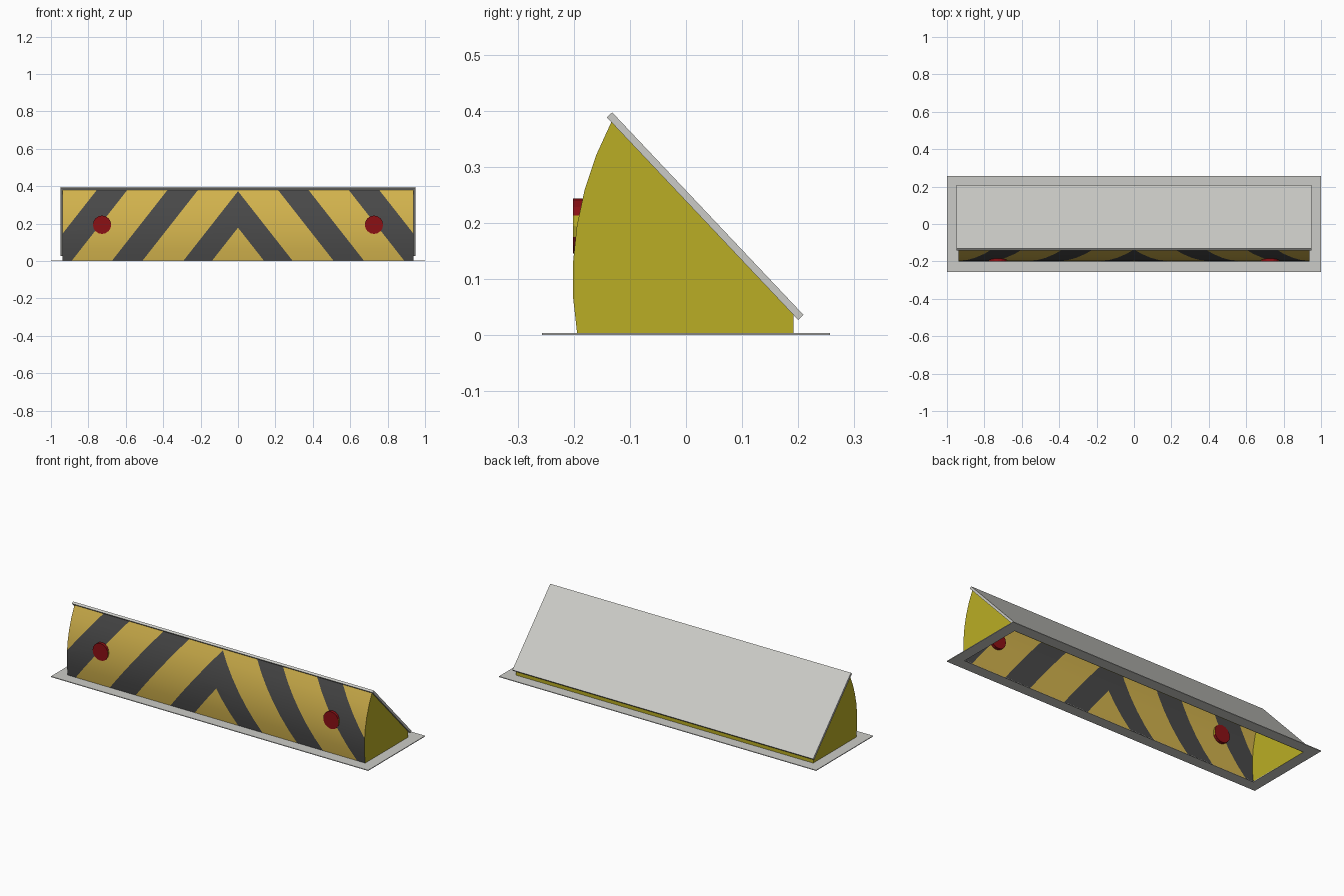
import bpy, bmesh, math
from mathutils import Vector, Matrix

if "Cube" in bpy.data.objects:
    bpy.data.objects.remove(bpy.data.objects["Cube"])


def material(name, rgb):
    m = bpy.data.materials.new(name)
    m.diffuse_color = (*rgb, 1)
    m.use_nodes = True
    m.node_tree.nodes["Principled BSDF"].inputs["Base Color"].default_value = m.diffuse_color
    return m


GREY = material("grey metal", (0.60, 0.60, 0.57))
YELLOW = material("yellow paint", (0.49, 0.42, 0.018))
GOLD = material("gold stripe", (0.64, 0.445, 0.073))
DARK = material("dark stripe", (0.065, 0.065, 0.065))
RED = material("red reflector", (0.26, 0.005, 0.007))

W = 0.938            # half width of the wedge body
BACK_Y, BACK_Z = 0.192, 0.036
# curved front profile: arc about (0.4, 0.1), given as (y, z)
R = 0.602
A0, A1 = math.asin(-0.1 / R), math.asin(0.28 / R)
STEPS = 6
ARC = [(0.4 - R * math.cos(a), 0.1 + R * math.sin(a))
       for a in (A0 + (A1 - A0) * i / STEPS for i in range(STEPS + 1))]


def finish(bm, name, mats):
    me = bpy.data.meshes.new(name)
    bm.to_mesh(me)
    bm.free()
    for m in mats:
        me.materials.append(m)
    ob = bpy.data.objects.new(name, me)
    bpy.context.collection.objects.link(ob)
    return ob


def mirror_x(ob):
    mod = ob.modifiers.new("mirror", 'MIRROR')
    mod.use_axis = (True, False, False)
    mod.merge_threshold = 0.0005


# floor frame: flat ring around the opening
bm = bmesh.new()
rings = []
for z in (0.0, 0.004):
    for hx, hy in ((1.0, 0.257), (W, 0.194)):
        rings.append([bm.verts.new((sx * hx, sy * hy, z))
                      for sx, sy in ((-1, -1), (1, -1), (1, 1), (-1, 1))])
bo, bi, to, ti = rings
for i in range(4):
    j = (i + 1) % 4
    for a, b in ((to, ti), (bi, bo), (bo, to), (ti, bi)):
        bm.faces.new((a[i], a[j], b[j], b[i]))
bmesh.ops.recalc_face_normals(bm, faces=bm.faces)
finish(bm, "floor_frame", [GREY])

# curved front panel: half sheet, cut along the stripe edges, then mirrored
bm = bmesh.new()
rows = [[bm.verts.new((x, y, z)) for x in (0, W)] for y, z in ARC]
for lo, hi in zip(rows, rows[1:]):
    bm.faces.new((lo[0], lo[1], hi[1], hi[0]))
SLOPE = 0.785
BANDS = ((0.14, 0.293), (0.512, 0.675), (0.89, 1.053))
for s in (v for band in BANDS for v in band):
    bmesh.ops.bisect_plane(bm, geom=bm.verts[:] + bm.edges[:] + bm.faces[:],
                           plane_co=(s, 0, 0), plane_no=(1, 0, SLOPE))
for f in bm.faces:
    c = f.calc_center_median()
    s = c.x + SLOPE * c.z
    f.material_index = int(any(a < s < b for a, b in BANDS))
    f.smooth = True
mirror_x(finish(bm, "front_panel", [GOLD, DARK]))

# side walls
bm = bmesh.new()
outline = ARC + [(BACK_Y, BACK_Z), (BACK_Y, 0)]
bm.faces.new([bm.verts.new((W, y, z)) for y, z in reversed(outline)])
mirror_x(finish(bm, "side_wall", [YELLOW]))

# low back wall below the hinge edge of the lid
bm = bmesh.new()
bm.faces.new([bm.verts.new((x, BACK_Y, z))
              for x, z in ((W, 0), (-W, 0), (-W, BACK_Z), (W, BACK_Z))])
finish(bm, "back_wall", [YELLOW])

# sloping lid slab
bm = bmesh.new()
top, low = Vector((0, -0.141, 0.388)), Vector((0, 0.200, 0.027))
along = low - top
up = Vector((0, -along.z, along.y)).normalized()
bmesh.ops.create_cube(bm, size=1)
rot = Matrix((Vector((1, 0, 0)), along.normalized(), up)).transposed().to_4x4()
centre = (top + low) / 2 + up * 0.0065
bm.transform(Matrix.Translation(centre) @ rot @
             Matrix.Diagonal((1.896, along.length, 0.013, 1)))
finish(bm, "lid", [GREY])

# round reflectors set through the front panel: red caps, yellow rim
bm = bmesh.new()
bmesh.ops.create_cone(bm, cap_ends=True, segments=16, radius1=0.049,
                      radius2=0.049, depth=0.018)
bm.transform(Matrix.Translation((0.727, -0.192, 0.194)) @
             Matrix.Rotation(math.pi / 2, 4, 'X'))
for f in bm.faces:
    f.material_index = int(abs(f.normal.y) < 0.5 and len(f.verts) == 4)
mirror_x(finish(bm, "reflector", [RED, YELLOW]))
